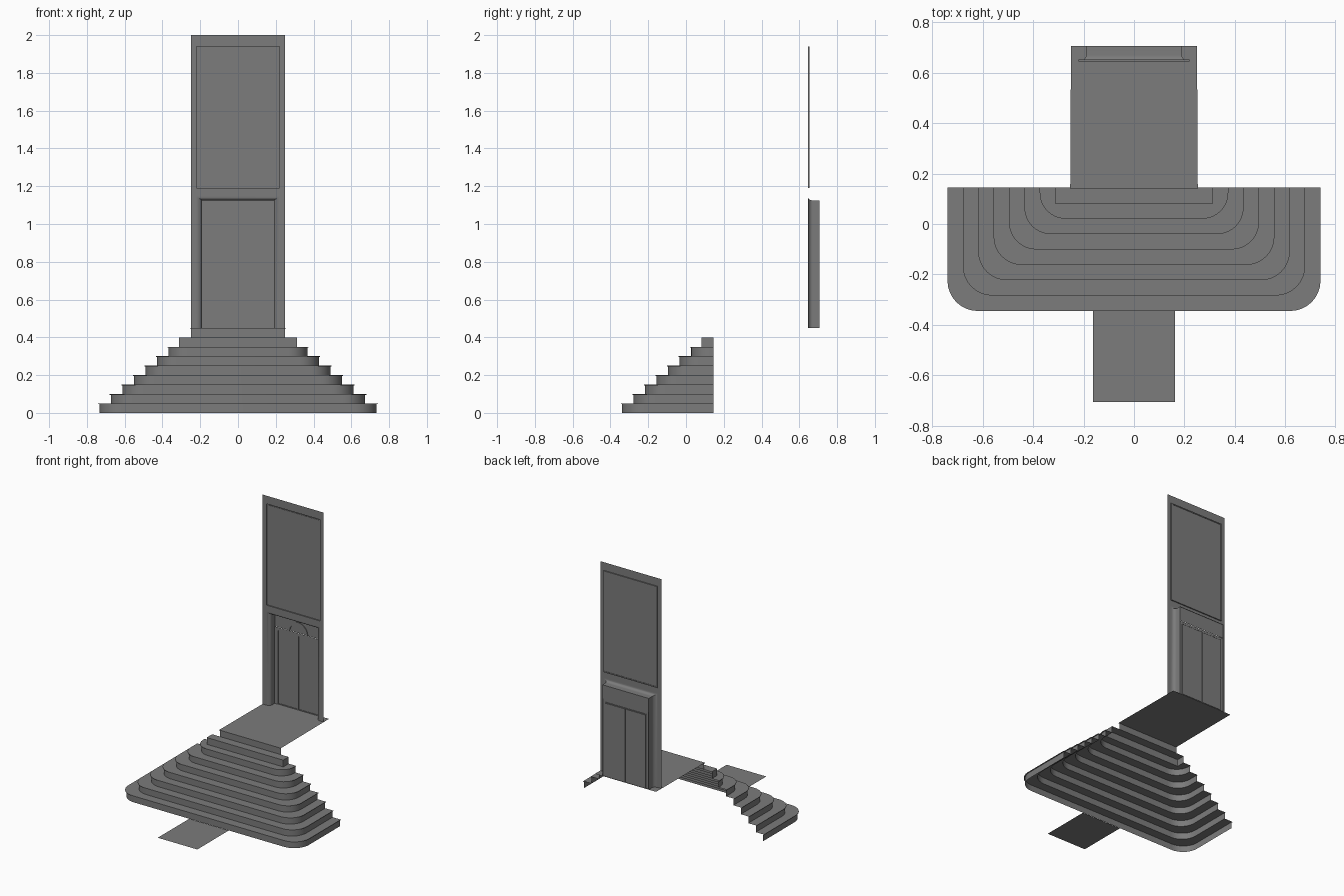
import bpy
import bmesh
from math import sin, cos, pi, radians

if "Cube" in bpy.data.objects:
    bpy.data.objects.remove(bpy.data.objects["Cube"], do_unlink=True)

stone = bpy.data.materials.new("grey stone")
stone.use_nodes = True
GREY = (0.2, 0.2, 0.2, 1)
stone.diffuse_color = GREY
stone.node_tree.nodes["Principled BSDF"].inputs["Base Color"].default_value = GREY

STAIR_BACK, WALL, DOOR, END = 0.145, 0.645, 0.70, 0.707
FLOOR, RISE, RUN = 0.45, 0.05, 0.061


def sheet(name, rings, closed=False, cap=False):
    """Bridge equal-length rows of points into one open surface."""
    bm = bmesh.new()
    rows = [[bm.verts.new(p) for p in ring] for ring in rings]
    n = len(rows[0])
    for a, b in zip(rows, rows[1:]):
        for i in range(n if closed else n - 1):
            j = (i + 1) % n
            bm.faces.new((a[i], a[j], b[j], b[i]))
    if cap:
        bm.faces.new(rows[-1])
    mesh = bpy.data.meshes.new(name)
    bm.to_mesh(mesh)
    bm.free()
    mesh.materials.append(stone)
    obj = bpy.data.objects.new(name, mesh)
    bpy.context.collection.objects.link(obj)
    bpy.ops.object.select_all(action="DESELECT")
    obj.select_set(True)
    bpy.context.view_layer.objects.active = obj
    bpy.ops.object.shade_smooth_by_angle(angle=radians(35))
    return obj


def rect(x0, x1, z0, z1, y):
    return [(x0, y, z0), (x1, y, z0), (x1, y, z1), (x0, y, z1)]


def row(half, y, z):
    return [(-half, y, z), (half, y, z)]


def step_outline(half, front, radius, z, inset=0.0):
    """U-shaped step edge with rounded front corners, open at the back."""
    half, front = half - inset, front + inset
    corner = [(half - radius + radius * sin(t), front + radius - radius * cos(t))
              for t in (i * pi / 16 for i in range(9))]
    right = corner + [(half, STAIR_BACK)]
    return [(-x, y, z) for x, y in reversed(right)] + [(x, y, z) for x, y in right]


# Stairs: seven rounded steps with a small nosing, one square top step
rings = []
for k in range(8):
    top = k == 7
    shape = (0.74 - RUN * k, -0.345 + RUN * k, 0.001 if top else 0.12 - 0.003 * k)
    inset = 0 if top else 0.006
    z = RISE * k
    rings.append(step_outline(*shape, z, inset))
    if not top:
        rings.append(step_outline(*shape, z + RISE - 0.004, inset))
        rings.append(step_outline(*shape, z + RISE - 0.004))
    rings.append(step_outline(*shape, z + RISE))
sheet("stairs", rings)
sheet("top_step_tread", [row(0.313, 0.082, 0.4), row(0.313, STAIR_BACK, 0.4)])

# Landing with its riser and nosing, and the path on the ground
sheet("landing", [row(0.25, STAIR_BACK, 0.4), row(0.25, STAIR_BACK, FLOOR - 0.004),
                  row(0.253, STAIR_BACK - 0.005, FLOOR - 0.004),
                  row(0.253, STAIR_BACK - 0.005, FLOOR), row(0.25, END, FLOOR)])
sheet("ground_path", [row(0.162, -END, 0), row(0.162, -0.34, 0)])

# Wall: upper part with a recessed panel, narrow strips beside the doorway
sheet("upper_wall", [rect(-0.25, 0.25, 1.145, 2, WALL),
                     rect(-0.22, 0.22, 1.19, 1.94, WALL),
                     rect(-0.22, 0.22, 1.19, 1.94, WALL + 0.008),
                     rect(-0.212, 0.212, 1.198, 1.932, WALL + 0.008),
                     rect(-0.212, 0.212, 1.198, 1.932, WALL + 0.005)], True, True)
for name, x0 in (("right_wall_strip", -0.25), ("left_wall_strip", 0.22)):
    sheet(name, [rect(x0, x0 + 0.03, FLOOR, 1.145, WALL)], cap=True)

# Doorway reveal with a rounded outer edge
profile = [(cos(t), WALL + 0.025 * (1 - cos(t)), sin(t))
           for t in (i * pi / 16 for i in range(9))]
profile = [(1 - s, y) for _, y, s in profile] + [(0, END)]
rings = []
for d, y in profile:
    x, z = 0.19 + 0.03 * d, 1.125 + 0.02 * d
    rings.append([(x, y, FLOOR), (x, y, z), (-x, y, z), (-x, y, FLOOR)])
sheet("doorway_reveal", rings)

# Door frame, transom and two leaves
sheet("door_frame", [rect(-0.19, 0.19, FLOOR, 1.02, DOOR),
                     rect(-0.168, 0.168, FLOOR, 1.0, DOOR),
                     rect(-0.168, 0.168, FLOOR, 1.0, DOOR + 0.004)], True)
sheet("transom", [rect(-0.19, 0.19, 1.02, 1.125, DOOR + 0.003)], cap=True)
for name, x0 in (("right_door_leaf", -0.168), ("left_door_leaf", 0.0)):
    x1 = x0 + 0.168
    inner = (x0 + 0.005, x1 - 0.005, FLOOR + 0.005, 0.995)
    sheet(name, [rect(x0, x1, FLOOR, 1.0, DOOR + 0.003),
                 rect(*inner, DOOR + 0.003), rect(*inner, END)], True, True)

# Half-round moulding over the doors
arch = []
for r, y in ((0.08, 0.003), (0.08, -0.002), (0.066, -0.002), (0.066, 0.003)):
    arch.append([(r * cos(i * pi / 16), DOOR + y, 1.02 + r * sin(i * pi / 16))
                 for i in range(17)])
sheet("fanlight_arch", arch)
